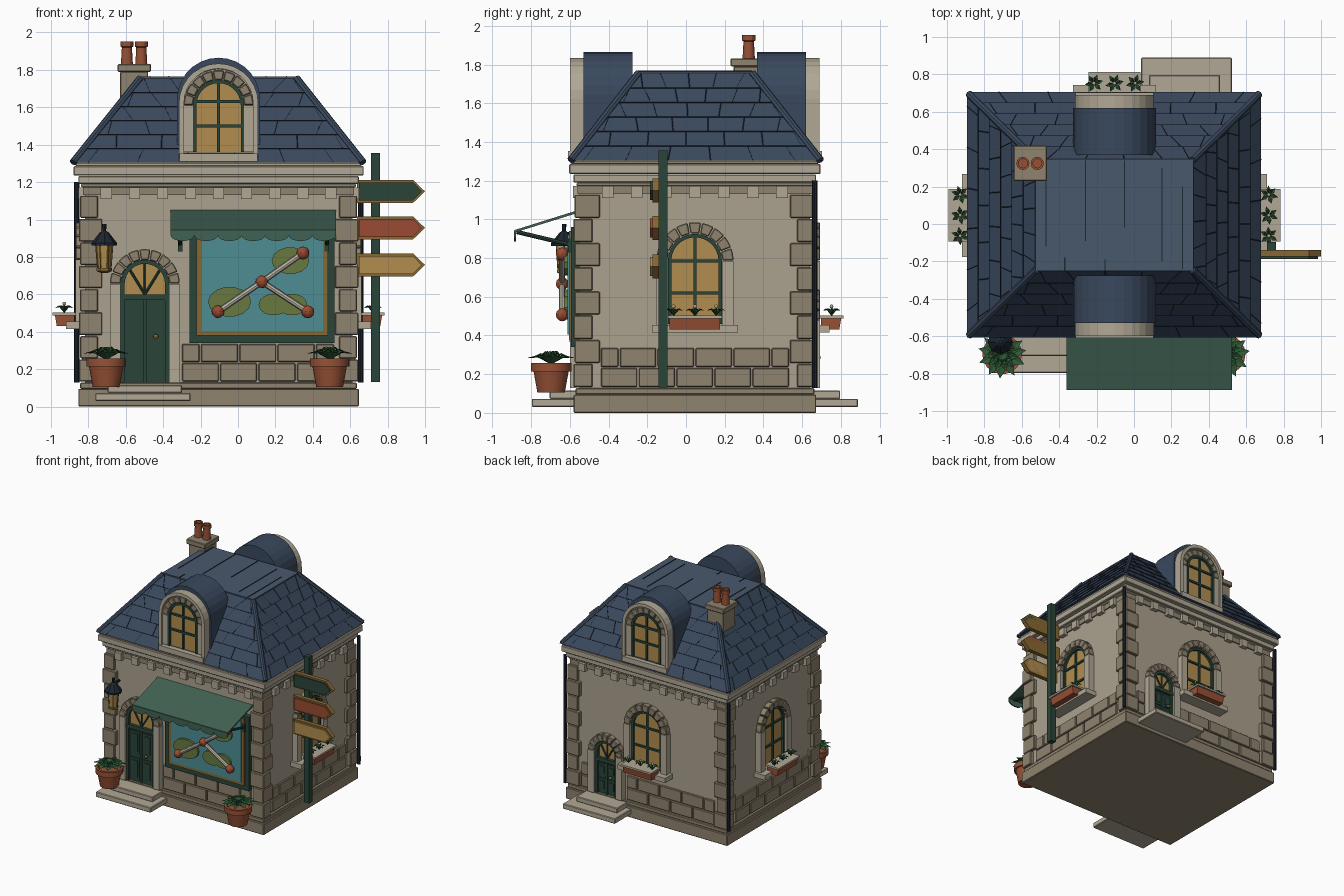
import bpy, bmesh, math, random
from mathutils import Vector, Matrix

if "Cube" in bpy.data.objects:
    bpy.data.objects.remove(bpy.data.objects["Cube"])

random.seed(4)
I = Matrix.Identity(4)
parts = {}
BEVEL = {"quoins", "base_blocks", "plinth", "steps", "arch_stones", "cornice", "chimney"}
C = dict(wall=(170, 160, 140), stone=(142, 130, 110), trim=(176, 167, 148), green=(46, 70, 60),
         awning=(66, 98, 84), slate=(60, 74, 94), dark=(34, 42, 52), deck=(74, 89, 108), amber=(176, 140, 80),
         gold=(134, 104, 54), terra=(150, 82, 56), teal=(78, 140, 146), leaf=(50, 92, 58),
         olive=(104, 120, 66), bone=(192, 184, 170), red=(152, 76, 52))


def add(name, col, verts, faces, M=I):
    b = parts.setdefault(name, (bmesh.new(), col))[0]
    vs = [b.verts.new(M @ Vector(v)) for v in verts]
    for f in faces:
        b.faces.new([vs[i] for i in f])


def prism(name, col, pts, y0, y1, M=I):
    n = len(pts)
    add(name, col, [(x, y, z) for y in (y0, y1) for x, z in pts],
        [range(n), range(2 * n - 1, n - 1, -1)] + [(i, i + n, (i + 1) % n + n, (i + 1) % n) for i in range(n)], M)


def box(name, col, x0, x1, y0, y1, z0, z1, M=I):
    prism(name, col, [(x0, z0), (x1, z0), (x1, z1), (x0, z1)], y0, y1, M)


def lathe(name, col, prof, M=I, seg=16):
    n = len(prof)
    vs = [(r * math.cos(a), r * math.sin(a), z) for r, z in prof
          for a in (2 * math.pi * k / seg for k in range(seg))]
    fs = [(i * seg + k, i * seg + (k + 1) % seg, (i + 1) * seg + (k + 1) % seg, (i + 1) * seg + k)
          for i in range(n - 1) for k in range(seg)]
    add(name, col, vs, fs + [range(seg), range((n - 1) * seg, n * seg)], M)


def rod(name, col, a, b, r, M=I, seg=8):
    a, b = Vector(a), Vector(b)
    d = b - a
    lathe(name, col, [(r, 0), (r, d.length)], M @ Matrix.Translation(a) @ d.to_track_quat('Z', 'Y').to_matrix().to_4x4(), seg)


def ball(name, col, c, r, M=I):
    prof = [(r * math.sin(t) + 1e-4, -r * math.cos(t)) for t in (math.pi * k / 6 for k in range(7))]
    lathe(name, col, prof, M @ Matrix.Translation(c), 10)


def arc(cx, cz, r, n=14):
    return [(cx + r * math.cos(math.pi * k / n), cz + r * math.sin(math.pi * k / n)) for k in range(n + 1)]


def arch(cx, cz, r, zb):
    return [(cx + r, zb)] + arc(cx, cz, r) + [(cx - r, zb)]


def ring(cx, cz, r0, r1, zb):
    return arch(cx, cz, r1, zb) + arch(cx, cz, r0, zb)[::-1]


def stone_arch(M, cx, cz, r0, r1, zb, y0, y1, n=9):
    for k in range(n):
        a, b = math.pi * (k + .04) / n, math.pi * (k + .96) / n
        q = [(cx + r * math.cos(t), cz + r * math.sin(t)) for r, t in
             ((r0, a), (r1, a), (r1, (a + b) / 2), (r1, b), (r0, b), (r0, (a + b) / 2))]
        prism("arch_stones", "stone", q, y0, y1, M)
    for s in (-1, 1):
        x0, x1 = sorted((cx + s * r0, cx + s * r1))
        box("jambs", "trim", x0, x1, y0, y1, zb, cz, M)


def tuft(M, c, r, h, n, layers=1):
    for L in range(layers):
        for k in range(n):
            a = 2 * math.pi * (k + L * .5 + random.random() * .3) / n
            e, rr, hh = Vector((math.cos(a), math.sin(a), 0)), r * (1 - .3 * L), h * (.5 + .5 * (L + 1) / layers)
            s, c0 = Vector((-e.y, e.x, 0)) * rr * .24, Vector(c)
            m = c0 + e * rr * .55 + Vector((0, 0, hh))
            add("foliage", "leaf", [c0, m + s, c0 + e * rr + Vector((0, 0, hh * .7)), m - s, m - Vector((0, 0, .008))],
                [(0, 4, 1), (4, 2, 1), (0, 3, 4), (4, 3, 2)], M)


def panes(M, cx, cz, r, zb, y, bars):
    prism("window_glass", "amber", arch(cx, cz, r, zb), y - .012, y, M)
    prism("window_frames", "green", ring(cx, cz, r - .018, r, zb), y - .03, y, M)
    for u in (-.047, .047) if r > .14 else (0,):
        box("window_frames", "green", cx + u - .008, cx + u + .008, y - .024, y, zb, cz + r * .93, M)
    for z in bars:
        box("window_frames", "green", cx - r, cx + r, y - .024, y, z - .008, z + .008, M)


# Facade frames: local x runs along the wall, local -y points outward
CX, CY = -.104, .046
def facade(deg, dist):
    return Matrix.Translation((CX, CY, 0)) @ Matrix.Rotation(math.radians(deg), 4, 'Z') @ Matrix.Translation((0, -dist, 0))
F, R, B, L = facade(0, .596), facade(90, .715), facade(180, .596), facade(-90, .715)

def slab(name, col, ex, ey, z0, z1):
    box(name, col, CX - ex, CX + ex, CY - ey, CY + ey, z0, z1)

# Body, plinth and cornice
slab("walls", "wall", .715, .596, .08, 1.2)
slab("plinth", "stone", .75, .627, 0, .095)
slab("plinth", "stone", .74, .617, .095, .128)
slab("frieze", "stone", .725, .606, 1.13, 1.172)
slab("cornice", "trim", .735, .612, 1.172, 1.19)
slab("cornice", "trim", .75, .627, 1.19, 1.232)
slab("cornice", "trim", .776, .65, 1.235, 1.285)
slab("cornice", "trim", .765, .64, 1.285, 1.305)
for M, n in ((F, 4), (B, 4), (R, 3), (L, 3)):
    for k in range(-n, n + 1):
        box("dentils", "trim", k * .15 - .03, k * .15 + .03, -.035, 0, 1.11, 1.172, M)

# Corner quoins
for sx in (-1, 1):
    for sy in (-1, 1):
        for k in range(8):
            lx, ly = ((.125, .1), (.095, .13))[k % 2]
            o = .032 if k % 2 == 0 else .025
            X, Y = CX + sx * (.715 + o), CY + sy * (.596 + o)
            x, y = sorted((X, X - sx * lx)), sorted((Y, Y - sy * ly))
            box("quoins", "stone", *x, *y, .133 + k * .125, .252 + k * .125)

# Stone courses at the foot of the walls
for M, a, b in ((F, -.2, .62), (B, -.2, .62), (B, -.62, -.54), (R, -.49, .49), (L, -.49, .49)):
    for row in range(2):
        n = max(1, round((b - a) / .2))
        w = (b - a) / n
        cuts = [a] + [a + (k + .5 * row) * w for k in range(0 if row and n > 1 else 1, n)] + [b]
        for p, q in zip(cuts, cuts[1:]):
            box("base_blocks", "stone", p + .004, q - .004, -.016, .01, .135 + row * .103, .232 + row * .103, M)

# Mansard roof in overlapping courses
lo, hi = (-.887, .674, -.60, .70), (-.527, .318, -.25, .347)
def rect(t, e=0):
    x0, x1, y0, y1 = [p + (q - p) * t for p, q in zip(lo, hi)]
    z = 1.305 + .45 * t
    return [Vector(v) for v in ((x0 - e, y0 - e, z), (x1 + e, y0 - e, z), (x1 + e, y1 + e, z), (x0 - e, y1 + e, z))]
N = 6
vs = [v for k in range(N) for v in rect(k / N, .006) + rect((k + 1) / N, .001)]
fs = [(4 * i + k, 4 * i + (k + 1) % 4, 4 * i + 4 + (k + 1) % 4, 4 * i + 4 + k) for i in range(2 * N - 1) for k in range(4)]
add("mansard_roof", "slate", vs, fs + [(3, 2, 1, 0), range(8 * N - 4, 8 * N)])
for k in range(4):
    rod("roof_hips", "slate", rect(0, -.005)[k], rect(1, -.005)[k], .02)
    for i in range(N):
        p, q = rect(i / N, .006), rect((i + 1) / N, .002)
        if i:
            rod("slate_joints", "dark", p[k], p[(k + 1) % 4], .003, seg=4)
        for j in range(6):
            f = (j + .35 + .4 * (i % 2)) / 6
            g = min(.97, max(.03, .5 + (f - .5) * (1 + .09 * i)))
            rod("slate_joints", "dark", p[k].lerp(p[(k + 1) % 4], f), q[k].lerp(q[(k + 1) % 4], g), .0025, seg=4)
box("roof_deck", "deck", hi[0], hi[1], hi[2], hi[3], 1.745, 1.764)
for x, a, b in ((-.47, -.12, .34), (-.26, -.09, .34), (-.05, -.02, .34), (.15, -.2, .3), (.26, -.24, .2), (-.37, -.25, -.18), (-.155, -.25, -.19)):
    box("deck_seams", "dark", x - .003, x + .003, a, b, 1.76, 1.768)

# Arched dormers, front and back
for deg in (0, 180):
    D = facade(deg, 0)
    prism("dormer_roofs", "slate", arch(0, 1.643, .222, 1.31), -.575, -.322, D)
    prism("dormer_faces", "trim", ring(0, 1.622, .185, .212, 1.31), -.645, -.57, D)
    prism("dormer_walls", "wall", arch(0, 1.615, .19, 1.31), -.61, -.56, D)
    stone_arch(D, 0, 1.61, .137, .187, 1.36, -.632, -.59)
    panes(D, 0, 1.61, .137, 1.36, -.605, (1.5, 1.63))
    box("dormer_sills", "trim", -.208, .208, -.656, -.56, 1.31, 1.352, D)

# Arched windows with sills and planters
for M in (R, B, L):
    panes(M, 0, .785, .14, .46, 0, (.62, .785))
    stone_arch(M, 0, .785, .142, .2, .455, -.05, 0)
    box("window_sills", "trim", -.222, .222, -.1, 0, .415, .455, M)
    T = [(-.055, .43), (-.17 + .02, .43), (-.16, .49), (-.055, .49)]
    add("planters", "terra", [(x, y, z) for x in (-.13, .13) for y, z in T],
        [(0, 1, 2, 3), (7, 6, 5, 4)] + [(k, (k + 1) % 4, (k + 1) % 4 + 4, k + 4) for k in range(4)], M)
    box("planter_rims", "trim", -.14, .14, -.172, -.045, .488, .503, M)
    for u in (-.11, 0, .11):
        tuft(M, (u, -.11, .5), .05, .04, 6)
        rod("foliage", "leaf", (u, -.11, .5), (u, -.11, .545), .004, M, 5)
        ball("flowers", "trim", (u, -.11, .55), .01, M)

# Doors with fanlights and steps
for M, cx, r, cz, zt, sw in ((F, -.394, .13, .655, .6, .255), (B, -.374, .1, .48, .43, .243)):
    box("doors", "green", cx - r, cx + r, -.012, 0, .128, zt, M)
    for s in (-1, 1):
        m, w = cx + s * r * .45, r * .34
        for z0, z1 in ((.15, .13 + (zt - .13) * .42), (.13 + (zt - .13) * .5, zt - .05)):
            box("door_panels", "green", m - w, m + w, -.02, 0, z0, z1, M)
            box("door_panels", "green", m - w * .6, m + w * .6, -.026, 0, z0 + .02, z1 - .02, M)
    box("doors", "green", cx - .008, cx + .008, -.024, 0, .128, zt, M)
    box("doors", "green", cx - r, cx + r, -.035, 0, zt - .03, zt, M)
    prism("fanlights", "amber", arch(cx, cz, r - .01, zt), -.01, 0, M)
    prism("door_frames", "green", ring(cx, cz, r - .022, r, .128), -.032, 0, M)
    for a in (45, 90, 135):
        t = math.radians(a)
        rod("door_frames", "green", (cx, -.014, zt), (cx + r * .95 * math.cos(t), -.014, cz + r * .95 * math.sin(t)), .007, M)
    stone_arch(M, cx, cz, r, r + .057, .128, -.05, 0)
    ball("door_knobs", "gold", (cx + r * .45, -.04, .13 + (zt - .13) * .52), .014, M)
    box("steps", "trim", cx - .01 - sw, cx - .01 + sw, -.247, 0, .03, .073, M)
    box("steps", "trim", cx - sw * .78, cx + sw * .78, -.155, 0, .073, .115, M)

# Shop window with picture of branches, leaves and berries
box("shop_frame", "green", -.26, .517, -.595, -.54, .34, .96)
box("shop_trim", "gold", -.222, .48, -.605, -.54, .38, .94)
box("shop_glass", "teal", -.195, .455, -.612, -.54, .405, .92)
for x, z, a, b in ((-.045, .56, .115, .08), (.28, .78, .1, .072), (.19, .545, .08, .058), (.29, .545, .08, .058)):
    prism("display_leaves", "olive", [(x + a * math.cos(k * math.pi / 7), z + b * math.sin(k * math.pi / 7)) for k in range(14)], -.63, -.61)
P = [(-.107, -.64, .507), (.128, -.64, .667), (.347, -.64, .821), (.373, -.64, .507)]
for k in (0, 2, 3):
    rod("display_branches", "bone", P[1], P[k], .015)
for p in P:
    ball("display_berries", "red", p, .034)

# Awning with scalloped valance and brackets
q = [(-.55, 1.05), (-.885, .945), (-.885, .932), (-.55, 1.036)]
add("awning", "awning", [(x, y, z) for x in (-.36, .523) for y, z in q],
    [(0, 1, 2, 3), (7, 6, 5, 4)] + [(k, (k + 1) % 4, (k + 1) % 4 + 4, k + 4) for k in range(4)])
w = .883 / 7
for k in range(7):
    c = -.36 + (k + .5) * w
    prism("valance", "awning", [(c + w / 2, .942), (c - w / 2, .942)] +
          [(c - w / 2 * math.cos(t), .915 - .03 * math.sin(t)) for t in (math.pi * j / 8 for j in range(9))], -.888, -.878)
for x in (-.31, .475):
    rod("awning_arms", "green", (x, -.875, .935), (x, -.56, .86), .011)
    box("awning_arms", "green", x - .012, x + .012, -.61, -.54, .83, .9)

# Wall lantern
T = Matrix.Translation((-.715, -.63, 0))
lathe("lantern_glass", "amber", [(.032, .735), (.042, .86)], T, 6)
lathe("lantern_base", "gold", [(.02, .715), (.042, .725), (.042, .74)], T, 6)
lathe("lantern_cap", "dark", [(.068, .862), (.068, .875), (.025, .93), (.01, .94), (.012, .975)], T, 8)
for k in range(6):
    e = Vector((math.cos(k * math.pi / 3), math.sin(k * math.pi / 3), 0))
    rod("lantern_bars", "gold", e * .034 + Vector((0, 0, .735)), e * .044 + Vector((0, 0, .865)), .005, T, 5)
rod("lantern_arm", "dark", (-.715, -.63, .925), (-.715, -.54, .925), .01)

# Flower pots beside the front
for x in (-.705, .49):
    T = Matrix.Translation((x, -.697, 0))
    lathe("flower_pots", "terra", [(.072, .105), (.092, .215), (.106, .215), (.106, .258), (.088, .258), (.085, .24)], T, 18)
    tuft(T, (0, 0, .25), .13, .07, 11, 3)

# Chimney
box("chimney", "stone", -.63, -.48, .245, .405, 1.4, 1.79)
box("chimney", "stone", -.643, -.465, .23, .42, 1.79, 1.832)
for x in (-.594, -.517):
    lathe("chimney_pots", "terra", [(.032, 1.83), (.027, 1.92), (.035, 1.925), (.035, 1.952), (.024, 1.952), (.024, 1.93)],
          Matrix.Translation((x, .324, 0)), 12)

# Signpost with three arrow boards
box("signpost", "green", .71, .758, -.142, -.095, .13, 1.355)
for z, col in ((1.15, "green"), (.955, "red"), (.757, "gold")):
    for name, c, d, y in (("sign_boards", "gold", 0, -.174), ("sign_face_" + col, "amber" if col == "gold" else col, .013, -.186)):
        prism(name, c, [(.635 + d, z - .062 + d), (.935, z - .062 + d), (1 - d * 1.3, z),
                        (.935, z + .062 - d), (.635 + d, z + .062 - d)], y, -.14)

# Drainpipes at the back corners
for x in (-.862, .656):
    rod("drainpipes", "dark", (x, .665, .128), (x, .665, 1.2), .014)

# Turn collected geometry into named objects
for name, (b, col) in parts.items():
    bmesh.ops.recalc_face_normals(b, faces=b.faces)
    me = bpy.data.meshes.new(name)
    b.to_mesh(me)
    ob = bpy.data.objects.new(name, me)
    bpy.context.collection.objects.link(ob)
    m = bpy.data.materials.get(col) or bpy.data.materials.new(col)
    m.diffuse_color = [(v / 255) ** 2.2 for v in C[col]] + [1]
    m.use_nodes = True
    m.node_tree.nodes["Principled BSDF"].inputs["Base Color"].default_value = m.diffuse_color
    me.materials.append(m)
    me.shade_flat()
    if name in BEVEL:
        md = ob.modifiers.new("edge", 'BEVEL')
        md.width, md.segments = .005, 1
    if any(w in name for w in ("pots", "berries", "knobs", "pipes", "branches")):
        with bpy.context.temp_override(object=ob, active_object=ob, selected_objects=[ob], selected_editable_objects=[ob]):
            bpy.ops.object.shade_smooth_by_angle()
